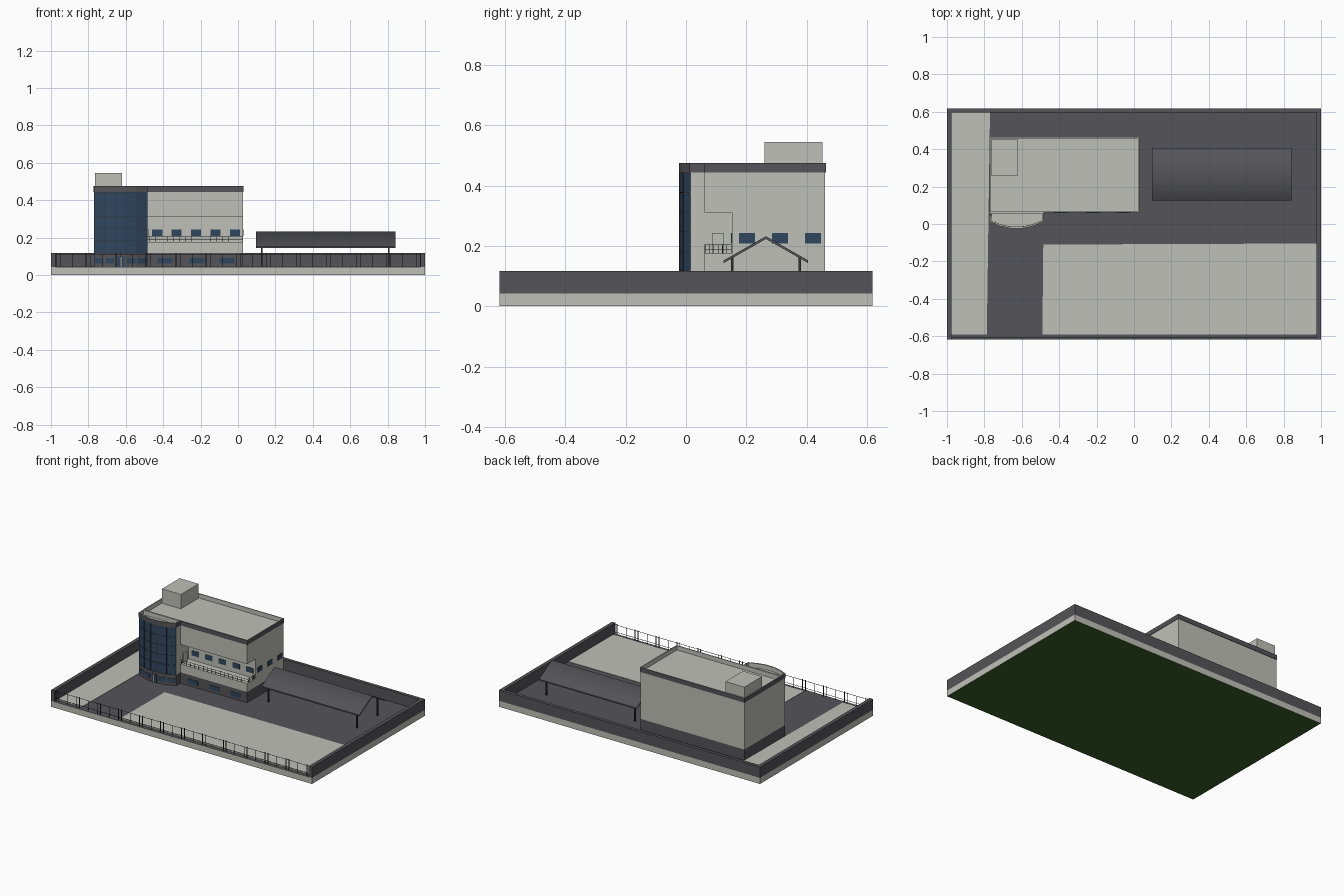
import bpy
import bmesh

cube = bpy.data.objects.get("Cube")
if cube:
    bpy.data.objects.remove(cube)


def material(name, r, g, b):
    m = bpy.data.materials.new(name)
    m.use_nodes = True
    m.diffuse_color = (r, g, b, 1)
    m.node_tree.nodes["Principled BSDF"].inputs["Base Color"].default_value = (r, g, b, 1)
    return m


LIGHT = material("pale concrete", 0.53, 0.53, 0.485)
DARK = material("dark grey", 0.09, 0.088, 0.098)
GLASS = material("blue glass", 0.03, 0.062, 0.112)
METAL = material("black metal", 0.035, 0.035, 0.038)
GREEN = material("dark green", 0.04, 0.11, 0.022)


def prism(name, pts, z0, z1, mats, rule=None, recess=0):
    """Extrude an outline upwards; rule(normal) picks a material slot."""
    bm = bmesh.new()
    low = [bm.verts.new((x, y, z0)) for x, y in pts]
    high = [bm.verts.new((x, y, z1)) for x, y in pts]
    bm.faces.new(low)
    top = bm.faces.new(high)
    n = len(pts)
    for i in range(n):
        j = (i + 1) % n
        bm.faces.new((low[i], low[j], high[j], high[i]))
    bmesh.ops.recalc_face_normals(bm, faces=bm.faces)
    if rule:
        for f in bm.faces:
            f.material_index = rule(f.normal)
    if recess:
        # parapet: inset the top and sink it, with pale coping and inside
        coping = bmesh.ops.inset_region(bm, faces=[top], thickness=0.009)["faces"]
        walls = bmesh.ops.inset_region(bm, faces=[top], thickness=0.0005)["faces"]
        bmesh.ops.translate(bm, verts=top.verts, vec=(0, 0, -recess))
        for f in coping + walls + [top]:
            f.material_index = 1
    mesh = bpy.data.meshes.new(name)
    bm.to_mesh(mesh)
    bm.free()
    for m in mats:
        mesh.materials.append(m)
    ob = bpy.data.objects.new(name, mesh)
    bpy.context.collection.objects.link(ob)


def rect(x0, x1, y0, y1):
    return [(x0, y0), (x1, y0), (x1, y1), (x0, y1)]


def box(name, x0, x1, y0, y1, z0, z1, mat):
    prism(name, rect(x0, x1, y0, y1), z0, z1, [mat])


# Site slab, paving and boundary walls
W, D, G, WALL = 1.0, 0.618, 0.042, 0.117
prism("site_slab", rect(-W, W, -D, D), 0, G, [LIGHT, DARK, GREEN],
      lambda n: 1 if n.z > 0.5 else 2 if n.z < -0.5 else 0)
prism("left_paving", [(-0.975, -0.592), (-0.787, -0.592), (-0.77, 0.595), (-0.975, 0.595)],
      G, G + 0.003, [LIGHT])
prism("front_paving", [(-0.49, -0.592), (0.975, -0.592), (0.975, -0.104), (-0.485, -0.11)],
      G, G + 0.003, [LIGHT])
box("left_wall", -W, -0.975, -D, D, G, WALL, DARK)
box("right_wall", 0.975, W, -D, D, G, WALL, DARK)
box("back_wall", -0.975, 0.975, 0.595, D, G, WALL, DARK)

# Front fence: paired posts, a bar between pairs and thin rails
for i in range(13):
    x = -0.975 + i * 0.1605
    for dx in (0, 0.022):
        box("fence_post", x + dx, x + dx + 0.004, -0.607, -0.603, G, WALL, METAL)
    if i < 12:
        box("fence_bar", x + 0.09, x + 0.092, -0.606, -0.604, G, 0.112, METAL)
for z in (0.06, 0.11):
    box("fence_rail", -0.975, 0.975, -0.606, -0.604, z, z + 0.002, METAL)

# Main block, storey by storey, with a recessed balcony level
X0, X1, Y0, Y1, TX = -0.77, 0.026, 0.062, 0.461, -0.485
BALCONY, SOFFIT, BAND, ROOF = 0.175, 0.31, 0.443, 0.475
box("ground_storey", X0, X1, Y0, Y1, G, WALL, DARK)
box("lower_storey", X0, X1, Y0, Y1, WALL, BALCONY, LIGHT)
prism("balcony_storey", [(X0, Y0), (TX, Y0), (TX, 0.152), (X1, 0.152), (X1, Y1), (X0, Y1)],
      BALCONY, SOFFIT, [LIGHT])
box("upper_storey", X0, X1, Y0, Y1, SOFFIT, BAND, LIGHT)
prism("roof_parapet", rect(X0 - 0.003, X1 + 0.003, Y0 - 0.001, Y1 + 0.003), BAND, ROOF,
      [DARK, LIGHT], recess=0.03)
box("rooftop_room", -0.765, -0.62, 0.26, 0.453, BAND, 0.545, LIGHT)

# Curved glazed tower
N = 5
TC, TR = (X0 + TX) / 2, (TX - X0) / 2


def arc(out=0.0):
    us = [-1 + 2 * i / N for i in range(N + 1)]
    return [(TC + TR * u, 0.015 - out - 0.037 * (1 - u * u)) for u in us]


def tower(out=0.0):
    return arc(out) + [(TX, Y0), (X0, Y0)]


prism("tower_base", tower(), G, WALL, [DARK])
prism("tower_shaft", tower(), WALL, BAND, [LIGHT, GLASS], lambda n: int(n.y < -0.5))
prism("tower_parapet", tower(0.003), BAND, ROOF, [DARK, LIGHT], recess=0.03)
for i in range(6):
    z = WALL + i * 0.065
    prism("tower_transom", arc(0.002) + arc()[::-1], z - 0.001, z + 0.001, [METAL])
for x, y in arc()[1:-1]:
    box("tower_mullion", x - 0.0015, x + 0.0015, y - 0.002, y + 0.002, WALL, BAND, METAL)


# Tower base windows and entrance, laid along the facets
def facet_plate(name, i, z0, z1, margin):
    (ax, ay), (bx, by) = arc()[i:i + 2]
    p = [(ax + (bx - ax) * t, ay + (by - ay) * t) for t in (margin, 1 - margin)]
    prism(name, p + [(x, y - 0.003) for x, y in p[::-1]], z0, z1, [GLASS])


for i in (0, 1, 3, 4):
    facet_plate("tower_base_window", i, 0.06, 0.09, 0.1)
facet_plate("entrance_door", 2, G, 0.1, 0.15)
box("entrance_post", TC - 0.004, TC + 0.004, -0.03, -0.024, G, 0.1, LIGHT)

# Windows of the main block
for x in (-0.43, -0.26, -0.1):
    box("ground_window", x, x + 0.08, Y0 - 0.003, Y0, 0.06, 0.09, GLASS)
for i in range(5):
    x = -0.46 + i * 0.104
    box("balcony_window", x, x + 0.055, 0.149, 0.152, 0.208, 0.242, GLASS)
for i in range(3):
    y = 0.175 + i * 0.11
    box("side_window", X1, X1 + 0.003, y, y + 0.053, 0.208, 0.242, GLASS)
box("balcony_door", TX, TX + 0.008, 0.086, 0.126, BALCONY, 0.242, LIGHT)

# Balcony railing on the front and the open end
for z in (0.188, 0.203):
    box("balcony_front_rail", TX, X1, Y0, Y0 + 0.002, z, z + 0.0015, METAL)
    box("balcony_end_rail", X1 - 0.002, X1, Y0, 0.152, z, z + 0.0015, METAL)
for i in range(16):
    x = TX + 0.01 + i * 0.0325
    box("balcony_front_baluster", x, x + 0.002, Y0, Y0 + 0.002, BALCONY, 0.205, METAL)
for i in range(7):
    y = Y0 + i * 0.0145
    box("balcony_end_baluster", X1 - 0.002, X1, y, y + 0.002, BALCONY, 0.205, METAL)

# Gabled parking canopy: profile drawn in y and z, run along x, soft ridge
CY, HALF, EAVE, RIDGE, T = 0.265, 0.14, 0.143, 0.232, 0.009
profile = [(-HALF, EAVE), (0, RIDGE - T), (HALF, EAVE), (HALF, EAVE + T), (0, RIDGE), (-HALF, EAVE + T)]
bm = bmesh.new()
ends = [[bm.verts.new((x, CY + y, z)) for y, z in profile] for x in (0.095, 0.843)]
for e in ends:
    bm.faces.new((e[0], e[1], e[4], e[5]))
    bm.faces.new((e[1], e[2], e[3], e[4]))
for i in range(6):
    j = (i + 1) % 6
    f = bm.faces.new((ends[0][i], ends[0][j], ends[1][j], ends[1][i]))
    f.smooth = i in (3, 4)
bmesh.ops.recalc_face_normals(bm, faces=bm.faces)
mesh = bpy.data.meshes.new("canopy_roof")
bm.to_mesh(mesh)
bm.free()
mesh.materials.append(DARK)
bpy.context.collection.objects.link(bpy.data.objects.new("canopy_roof", mesh))
for x in (0.127, 0.805):
    for y in (CY - 0.112, CY + 0.112):
        box("canopy_post", x - 0.004, x + 0.004, y - 0.004, y + 0.004, G, 0.165, METAL)
